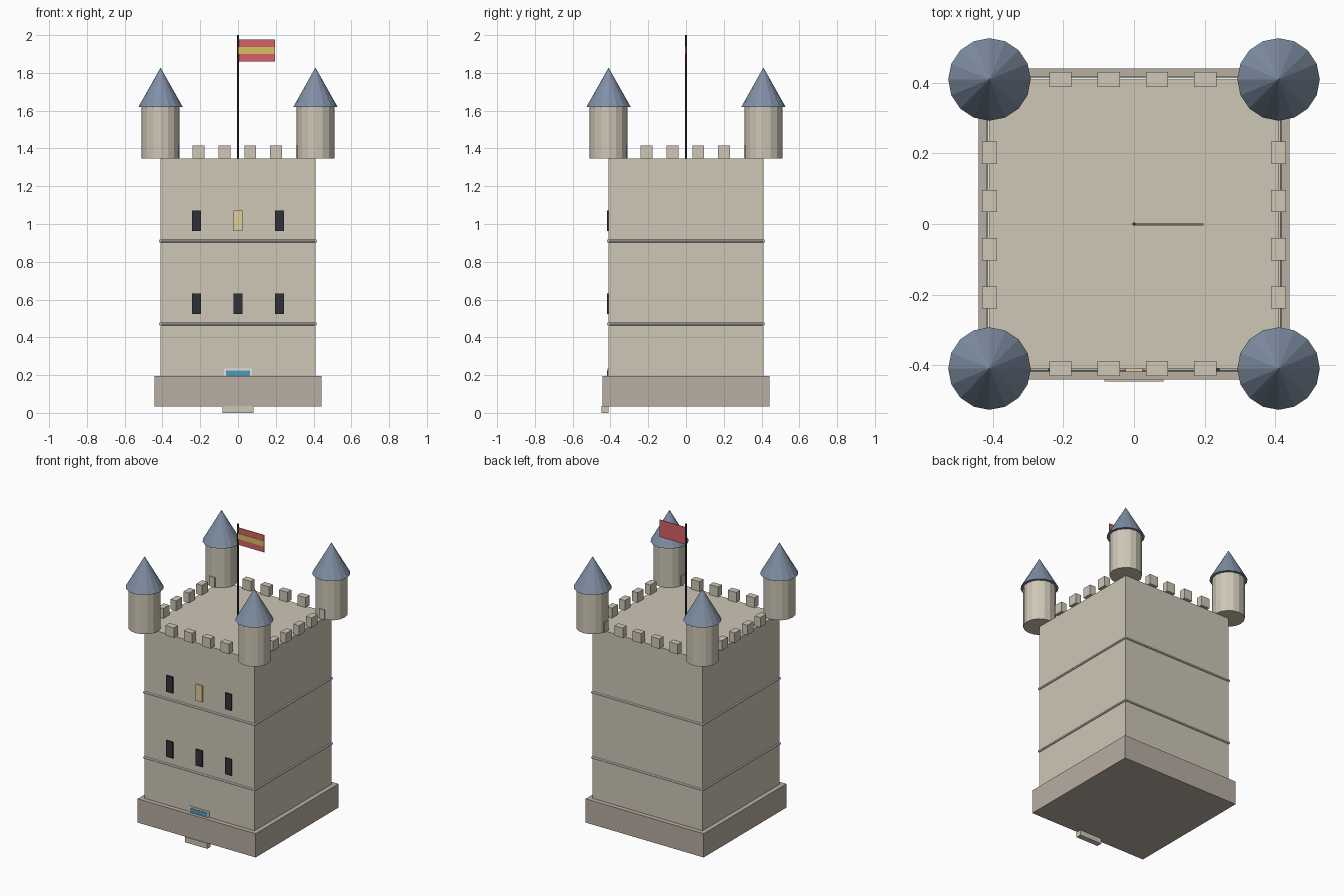
import bpy, math

if "Cube" in bpy.data.objects:
    bpy.data.objects.remove(bpy.data.objects["Cube"])

def material(name, rgb):
    m = bpy.data.materials.new(name)
    m.diffuse_color = (*rgb, 1)
    m.use_nodes = True
    m.node_tree.nodes["Principled BSDF"].inputs["Base Color"].default_value = m.diffuse_color
    return m

STONE = material("stone", (0.62, 0.57, 0.47))
BASE = material("base_stone", (0.48, 0.42, 0.36))
TRIM = material("trim", (0.80, 0.78, 0.72))
SLATE = material("slate", (0.22, 0.28, 0.38))
DARK = material("dark_glass", (0.03, 0.03, 0.04))
LIT = material("lit_glass", (0.75, 0.62, 0.32))
BLUE = material("door_blue", (0.08, 0.32, 0.48))
RED = material("flag_red", (0.65, 0.12, 0.13))
GOLD = material("flag_gold", (0.70, 0.52, 0.12))
IRON = material("iron", (0.04, 0.04, 0.045))

def finish(name, mat):
    o = bpy.context.object
    o.name = name
    o.data.materials.append(mat)
    return o

def box(name, lo, hi, mat):
    bpy.ops.mesh.primitive_cube_add(size=1, location=[(a + b) / 2 for a, b in zip(lo, hi)])
    o = finish(name, mat)
    o.scale = [b - a for a, b in zip(lo, hi)]
    return o

def cone(name, x, y, z0, z1, r0, r1, mat, sides=16):
    bpy.ops.mesh.primitive_cone_add(vertices=sides, radius1=r0, radius2=r1, depth=z1 - z0,
                                    location=(x, y, (z0 + z1) / 2))
    return finish(name, mat)

W = 0.41  # half width of the keep

# Keep and plinth
box("plinth", (-0.441, -0.441, 0.035), (0.441, 0.441, 0.195), BASE)
box("keep", (-W, -W, 0.036), (W, W, 1.348), STONE)

# Entrance: step, frame and door
box("door_step", (-0.083, -0.447, 0), (0.083, -0.41, 0.036), STONE)
box("door_frame", (-0.073, -0.416, 0.036), (0.073, -0.40, 0.235), TRIM)
box("door", (-0.064, -0.419, 0.036), (0.064, -0.40, 0.225), BLUE)

# Round string courses along each wall
for z in (0.47, 0.91):
    for i in range(4):
        a = i * math.pi / 2
        bpy.ops.mesh.primitive_cylinder_add(vertices=8, radius=0.008, depth=2 * W + 0.01,
                                            location=(W * math.cos(a), W * math.sin(a), z),
                                            rotation=(math.pi / 2, 0, a))
        finish("string_course", TRIM)

# Front windows, one of them lit
for z in (0.578, 1.017):
    for x in (-0.219, 0, 0.219):
        lit = x == 0 and z > 1
        box("window", (x - 0.024, -0.418, z - 0.055), (x + 0.024, -0.40, z + 0.055), LIT if lit else DARK)

# Merlons on all four walls
for i in range(6):
    t = -0.345 + 0.1367 * i
    for s in (-W, W):
        box("merlon", (t - 0.0315, s - 0.021, 1.348), (t + 0.0315, s + 0.021, 1.415), STONE)
        box("merlon", (s - 0.021, t - 0.0315, 1.348), (s + 0.021, t + 0.0315, 1.415), STONE)

# Corner turrets with pointed roofs
for x in (-W, W):
    for y in (-W, W):
        cone("turret", x, y, 1.348, 1.62, 0.1, 0.1, STONE)
        cone("turret_roof", x, y, 1.62, 1.828, 0.117, 0, SLATE)

# Flagpole and flag with a stripe on its front
cone("flagpole", 0, 0, 1.34, 2.0, 0.005, 0.005, IRON, 8)
box("flag", (0, -0.002, 1.86), (0.197, 0.002, 1.976), RED)
box("flag_stripe", (0, -0.004, 1.9), (0.197, -0.001, 1.937), GOLD)
